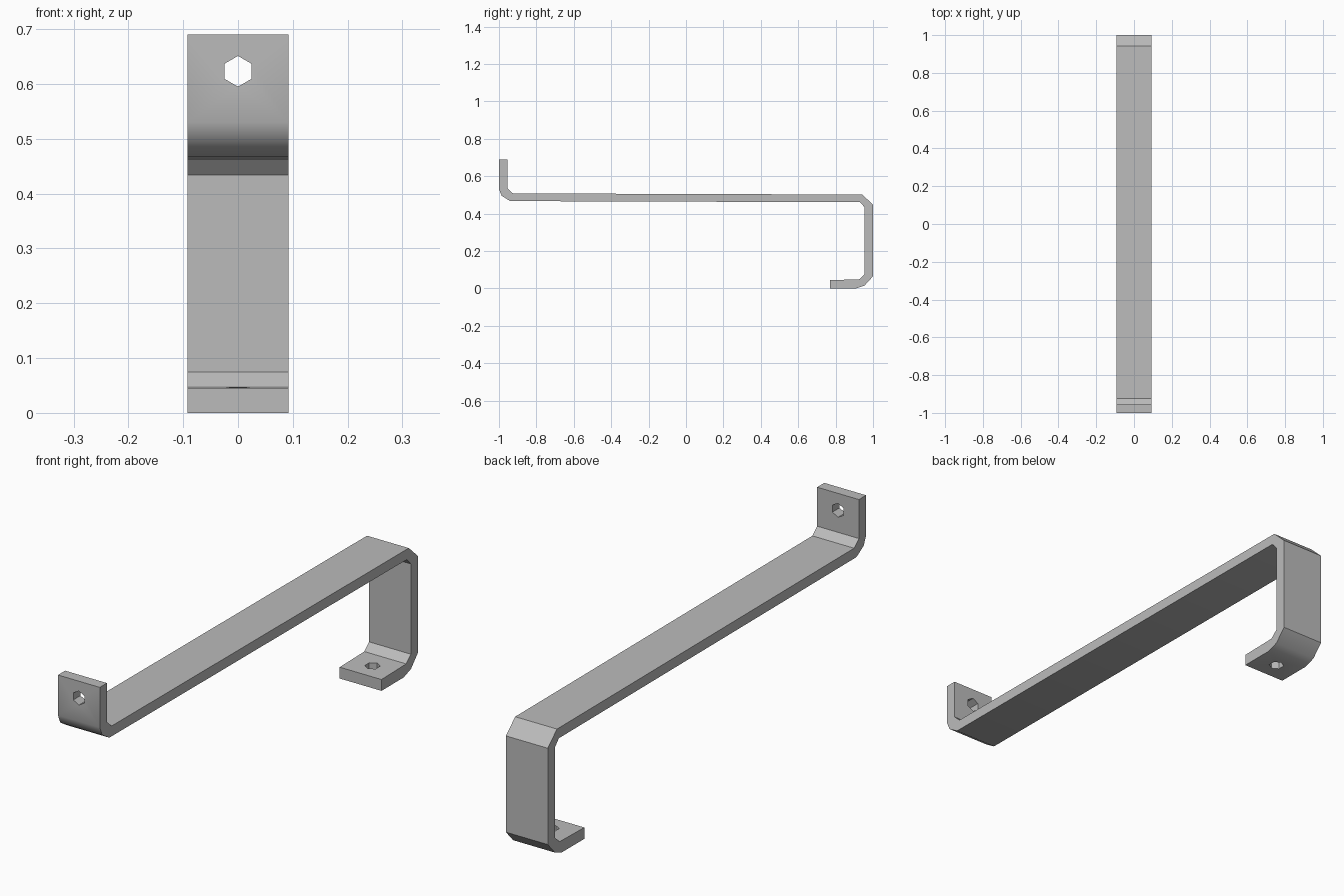
import bpy, bmesh, math
from mathutils import Matrix

cube = bpy.data.objects.get("Cube")
if cube:
    bpy.data.objects.remove(cube, do_unlink=True)

HALF_WIDTH = 0.092

# Plain grey metal
metal = bpy.data.materials.new("grey metal")
metal.use_nodes = True
grey = (0.5, 0.5, 0.5, 1)
metal.diffuse_color = grey
metal.node_tree.nodes["Principled BSDF"].inputs["Base Color"].default_value = grey


def add_object(name, bm):
    bmesh.ops.recalc_face_normals(bm, faces=bm.faces[:])
    mesh = bpy.data.meshes.new(name)
    bm.to_mesh(mesh)
    bm.free()
    mesh.materials.append(metal)
    obj = bpy.data.objects.new(name, mesh)
    bpy.context.collection.objects.link(obj)
    return obj


# Bent strip: side profile (y, z) swept across the width
outer = [(-1, 0.69), (-1, 0.53), (-0.985, 0.495), (-0.94, 0.467),
         (0.93, 0.461), (0.955, 0.434), (0.955, 0.075), (0.925, 0.048),
         (0.77, 0.045)]
inner = [(0.77, 0), (0.91, 0), (0.955, 0.016), (1, 0.065), (1, 0.448),
         (0.942, 0.502), (-0.925, 0.508), (-0.955, 0.535), (-0.955, 0.69)]
bm = bmesh.new()
profile = bm.faces.new([bm.verts.new((-HALF_WIDTH, y, z)) for y, z in outer + inner])
sweep = bmesh.ops.extrude_face_region(bm, geom=[profile])
moved = [v for v in sweep["geom"] if isinstance(v, bmesh.types.BMVert)]
bmesh.ops.translate(bm, verts=moved, vec=(2 * HALF_WIDTH, 0, 0))
bracket = add_object("bent_bracket", bm)


# Screw holes through the upright tab and the foot
def cut_hole(name, location, tilt):
    bm = bmesh.new()
    place = Matrix.Translation(location) @ Matrix.Rotation(tilt, 4, "X")
    bmesh.ops.create_cone(bm, cap_ends=True, segments=6, radius1=0.028,
                          radius2=0.028, depth=0.16, matrix=place)
    cutter = add_object(name, bm)
    cutter.hide_render = True
    cut = bracket.modifiers.new(name, "BOOLEAN")
    cut.operation = "DIFFERENCE"
    cut.solver = "EXACT"
    cut.object = cutter
    bpy.context.view_layer.objects.active = bracket
    bpy.ops.object.modifier_apply(modifier=name)
    bpy.data.objects.remove(cutter, do_unlink=True)


cut_hole("tab_hole", (0, -0.98, 0.623), math.pi / 2)
cut_hole("foot_hole", (0, 0.845, 0.02), 0)

# Soften the shallow bends, keep the hard edges
bpy.ops.object.select_all(action="DESELECT")
bracket.select_set(True)
bpy.context.view_layer.objects.active = bracket
bpy.ops.object.shade_smooth_by_angle(angle=math.radians(35))
